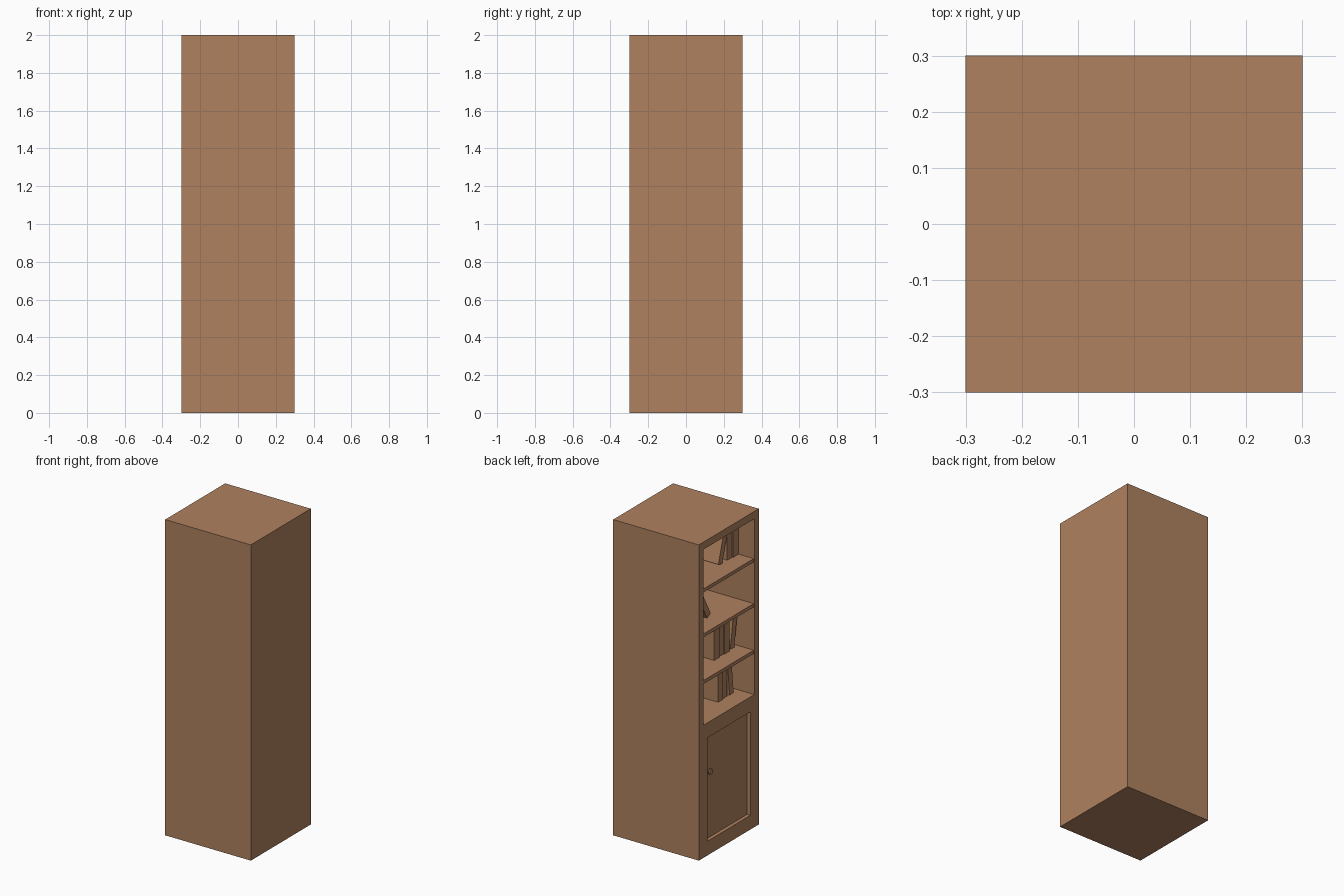
import bpy
from mathutils import Matrix, Vector

old = bpy.data.objects.get("Cube")
if old:
    bpy.data.objects.remove(old, do_unlink=True)

wood = bpy.data.materials.new("warm_brown_wood")
wood.use_nodes = True
COLOR = (0.43, 0.22, 0.114, 1)
wood.diffuse_color = COLOR
wood.node_tree.nodes["Principled BSDF"].inputs["Base Color"].default_value = COLOR

HALF = 0.3    # half width of the cabinet
WALL = 0.045  # thickness of the frame


def box(name, low, high):
    """Axis-aligned box between two corners, with its mesh in world space."""
    low, high = Vector(low), Vector(high)
    bpy.ops.mesh.primitive_cube_add(size=1)
    ob = bpy.context.object
    ob.name = name
    ob.data.transform(Matrix.Translation((low + high) / 2)
                      @ Matrix.Diagonal((*(high - low), 1)))
    ob.data.materials.append(wood)
    return ob


def carve(body, low, high):
    """Cut a box-shaped recess out of the body."""
    cutter = box("cutter", low, high)
    cutter.hide_render = True
    mod = body.modifiers.new("recess", 'BOOLEAN')
    mod.operation, mod.solver, mod.object = 'DIFFERENCE', 'EXACT', cutter
    bpy.context.view_layer.objects.active = body
    bpy.ops.object.modifier_apply(modifier=mod.name)
    bpy.data.objects.remove(cutter, do_unlink=True)


# Cabinet body: open bookcase above, recessed door below, both facing -x
body = box("cabinet_body", (-HALF, -HALF, 0), (HALF, HALF, 2))
inner = HALF - WALL
FLOOR = 0.84
carve(body, (-0.4, -inner, FLOOR), (inner, inner, 1.953))
carve(body, (-0.4, -0.215, 0.09), (-HALF + 0.023, 0.215, 0.745))

# Shelves
shelf_tops = [1.12, 1.415, 1.70]
for i, top in enumerate(shelf_tops):
    box(f"shelf_{i + 1}", (-HALF + 0.004, -inner, top - 0.022),
        (inner, inner, top))

# Door knob on a short neck
for name, radius, x, depth in (("knob_neck", 0.009, -0.283, 0.014),
                               ("door_knob", 0.018, -0.295, 0.01)):
    bpy.ops.mesh.primitive_cylinder_add(vertices=8, radius=radius, depth=depth)
    knob = bpy.context.object
    knob.name = name
    knob.data.transform(Matrix.Translation((x, 0.175, 0.515))
                        @ Matrix.Rotation(1.5708, 4, 'Y'))
    knob.data.materials.append(wood)


def book(name, base, start, width, height, lean=0, front=0.11):
    """Book at a distance from the +y side; positive lean tips towards -y."""
    y = HALF - start
    ob = box(name, (-HALF + front, y - width, base),
             (-HALF + front + 0.3, y, base + height))
    if lean:
        pivot = Matrix.Translation((0, y - width if lean > 0 else y, base))
        ob.data.transform(pivot @ Matrix.Rotation(lean, 4, 'X') @ pivot.inverted())


# Books on each level: start, width, height, lean
levels = [
    (FLOOR, [(0.35, 0.05, 0.2, 0), (0.4, 0.05, 0.22, 0), (0.465, 0.04, 0.2, -0.1)]),
    (shelf_tops[0], [(0.31, 0.055, 0.21, 0), (0.365, 0.05, 0.22, 0),
                     (0.415, 0.05, 0.2, 0), (0.48, 0.04, 0.22, 0.15)]),
    (shelf_tops[1], [(0.045, 0.05, 0.21, 0), (0.095, 0.05, 0.2, 0),
                     (0.24, 0.04, 0.2, -0.5)]),
    (shelf_tops[2], [(0.35, 0.04, 0.2, 0.3), (0.45, 0.05, 0.21, 0),
                     (0.5, 0.055, 0.2, 0)]),
]
for n, (base, books) in enumerate(levels):
    for k, (start, width, height, lean) in enumerate(books):
        book(f"book_{n + 1}_{k + 1}", base, start, width, height, lean,
             0.11 + 0.006 * (k % 2))
